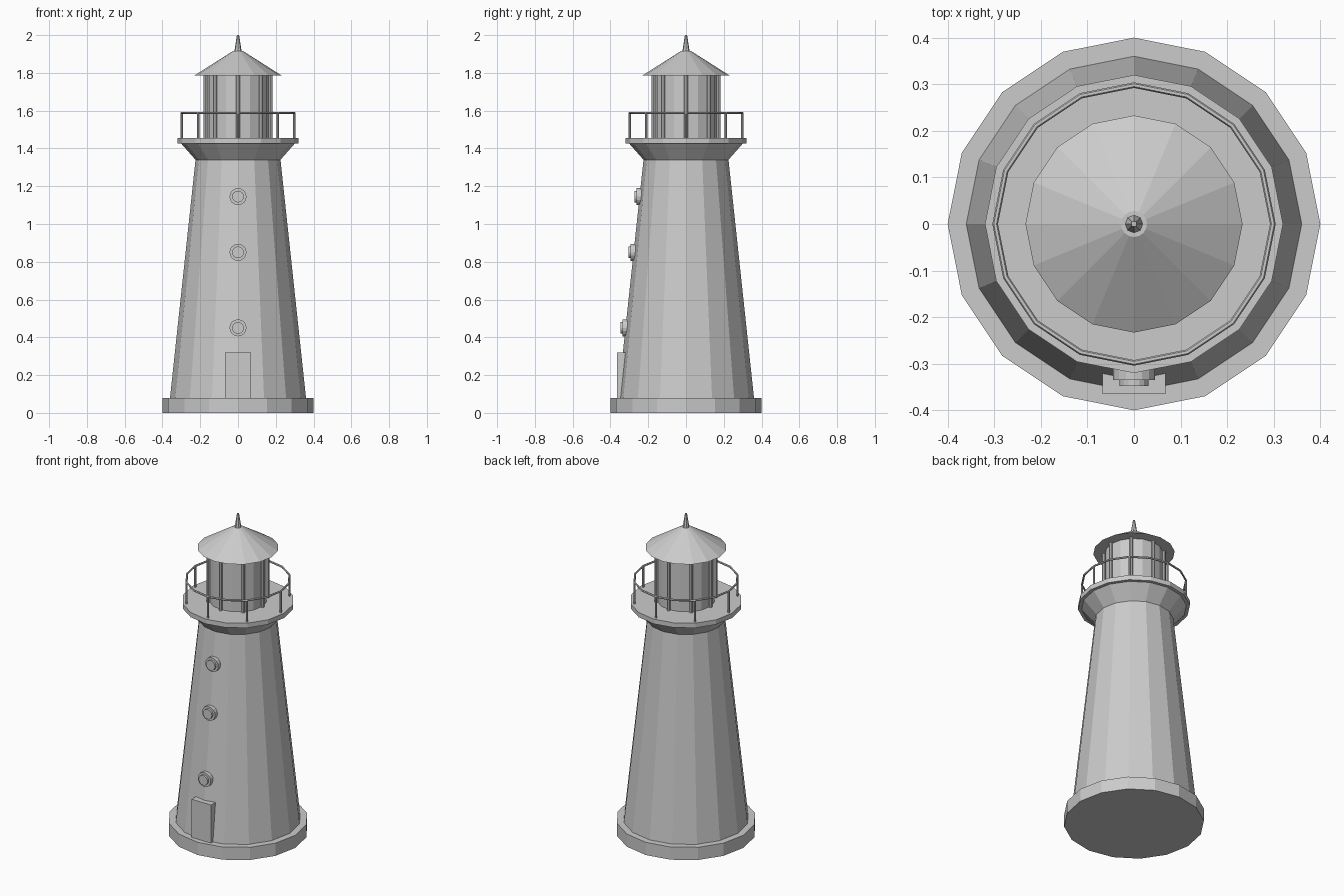
import bpy
from math import pi, cos, sin

if "Cube" in bpy.data.objects:
    bpy.data.objects.remove(bpy.data.objects["Cube"])

# Single stone grey for the whole model
GREY = (0.6, 0.6, 0.6, 1)
stone = bpy.data.materials.new("stone grey")
stone.use_nodes = True
stone.diffuse_color = GREY
stone.node_tree.nodes["Principled BSDF"].inputs["Base Color"].default_value = GREY


def finish(name):
    obj = bpy.context.object
    obj.name = name
    obj.data.materials.append(stone)
    return obj


def tapered(name, z0, z1, r0, r1, sides=16, x=0, y=0):
    """Upright frustum with a corner facing the front."""
    bpy.ops.mesh.primitive_cone_add(vertices=sides, radius1=r0, radius2=r1,
                                    depth=z1 - z0, location=(x, y, (z0 + z1) / 2))
    return finish(name)


def disc(name, z, radius, y_front, y_back):
    """Round plate facing the front."""
    bpy.ops.mesh.primitive_cylinder_add(vertices=16, radius=radius, depth=y_back - y_front,
                                        location=(0, (y_front + y_back) / 2, z),
                                        rotation=(pi / 2, 0, 0))
    return finish(name)


# Foundation, tower shaft and gallery
tapered("foundation", 0, 0.08, 0.4, 0.4)
tapered("tower", 0.08, 1.34, 0.36, 0.225)
tapered("gallery_corbel", 1.34, 1.425, 0.225, 0.3)
tapered("gallery_deck", 1.425, 1.455, 0.32, 0.32)

# Lantern room, roof and finial
tapered("lantern_glass", 1.455, 1.785, 0.165, 0.165)
tapered("roof", 1.785, 1.915, 0.233, 0.028)
tapered("finial", 1.915, 2.0, 0.019, 0.006, 8)

# Mullions and railing posts, eight of each
for i in range(8):
    a = i * pi / 4
    tapered(f"lantern_mullion_{i + 1}", 1.455, 1.785, 0.01, 0.01, 8,
            0.172 * cos(a), 0.172 * sin(a))
    tapered(f"railing_post_{i + 1}", 1.455, 1.588, 0.006, 0.006, 8,
            0.298 * cos(a), 0.298 * sin(a))

# Handrail
bpy.ops.mesh.primitive_torus_add(major_segments=16, minor_segments=6, major_radius=0.298,
                                 minor_radius=0.006, location=(0, 0, 1.588))
finish("handrail")

# Door
bpy.ops.mesh.primitive_cube_add(size=1, location=(0, -0.3325, 0.2))
finish("door").scale = (0.136, 0.065, 0.24)

# Porthole windows following the taper of the tower
for i, z in enumerate((0.45, 0.85, 1.145)):
    wall = -0.36 + (z - 0.08) * 0.107
    disc(f"window_frame_{i + 1}", z, 0.045, wall - 0.015, wall + 0.02)
    disc(f"window_pane_{i + 1}", z, 0.031, wall - 0.027, wall + 0.02)
